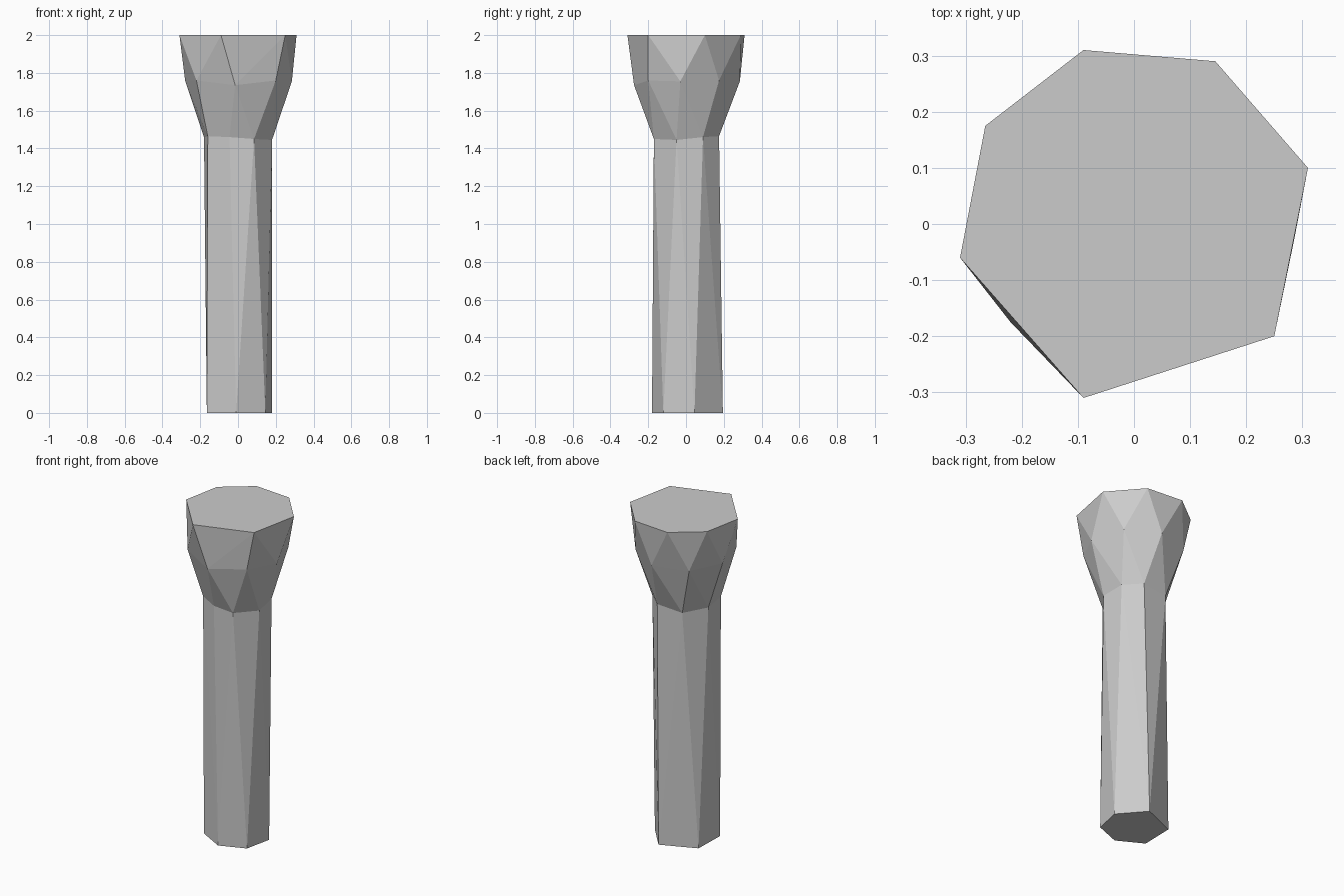
import bpy, bmesh

if "Cube" in bpy.data.objects:
    bpy.data.objects.remove(bpy.data.objects["Cube"])

# Cross-sections of the faceted post, from the foot up
foot = [(-.01, -.18, 0), (.145, -.12, 0), (.18, .045, 0),
        (.05, .195, 0), (-.16, .107, 0), (-.165, -.095, 0)]
neck = [(-.16, -.11, 1.465), (-.045, -.17, 1.46), (.085, -.17, 1.45), (.18, -.05, 1.445),
        (.165, .09, 1.46), (.073, .175, 1.465), (-.09, .165, 1.45), (-.18, .04, 1.46)]
bulge = [(-.22, -.175, 1.76), (-.015, -.275, 1.735), (.20, -.20, 1.76), (.285, -.03, 1.755),
         (.22, .175, 1.76), (.035, .285, 1.755), (-.175, .22, 1.75), (-.28, .045, 1.76)]
rim = [(-.09, .31, 2), (.145, .29, 2), (.31, .10, 2), (.25, -.20, 2),
       (-.09, -.31, 2), (-.31, -.06, 2), (-.265, .175, 2)]


def faceted(name, *rings):
    """Wrap flat facets around the rings, leaving the hidden neck joint open."""
    bm = bmesh.new()
    for ring in rings:
        for p in ring:
            bm.verts.new(p)
    bmesh.ops.convex_hull(bm, input=bm.verts[:])
    joint = [f for f in bm.faces if all(1.44 < v.co.z < 1.47 for v in f.verts)]
    bmesh.ops.delete(bm, geom=joint, context='FACES')
    bmesh.ops.dissolve_limit(bm, angle_limit=0.01, verts=bm.verts[:], edges=bm.edges[:])
    bmesh.ops.recalc_face_normals(bm, faces=bm.faces[:])
    for f in bm.faces:
        if f.normal.dot(f.calc_center_median().xy.to_3d()) < -1e-4:
            f.normal_flip()
    mesh = bpy.data.meshes.new(name)
    bm.to_mesh(mesh)
    bm.free()
    bpy.context.collection.objects.link(bpy.data.objects.new(name, mesh))


# Long shaft and flared head
faceted("shaft", foot, neck)
faceted("head", neck, bulge, rim)
